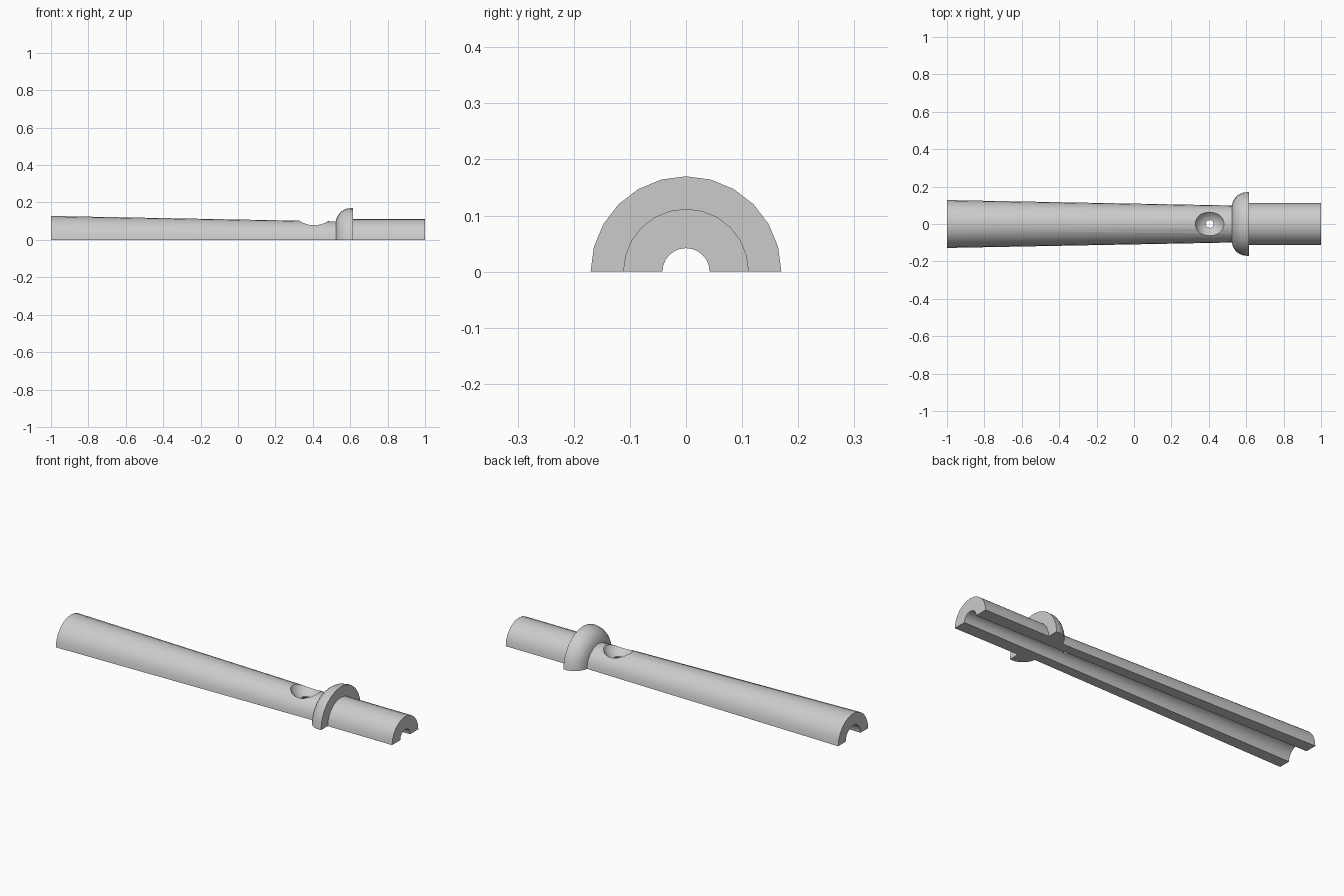
import bpy, bmesh, math
from mathutils import Matrix

cube = bpy.data.objects.get("Cube")
if cube:
    bpy.data.objects.remove(cube, do_unlink=True)

grey = bpy.data.materials.new("plain grey")
grey.use_nodes = True
colour = (0.6, 0.6, 0.6, 1)
grey.diffuse_color = colour
grey.node_tree.nodes["Principled BSDF"].inputs["Base Color"].default_value = colour


def make_object(name, bm):
    bmesh.ops.recalc_face_normals(bm, faces=bm.faces)
    mesh = bpy.data.meshes.new(name)
    bm.to_mesh(mesh)
    bm.free()
    mesh.materials.append(grey)
    obj = bpy.data.objects.new(name, mesh)
    bpy.context.collection.objects.link(obj)
    return obj


def half_turned(name, profile, steps=12):
    """Sweep a closed (x, radius) outline half a turn about the x axis."""
    bm = bmesh.new()
    rings = []
    for i in range(steps + 1):
        a = math.pi * i / steps
        rings.append([bm.verts.new((x, r * math.cos(a), r * math.sin(a)))
                      for x, r in profile])
    n = len(profile)
    for a, b in zip(rings, rings[1:]):
        for j in range(n):
            k = (j + 1) % n
            bm.faces.new((a[j], a[k], b[k], b[j]))
    bm.faces.new(rings[0])
    bm.faces.new(rings[-1])
    return make_object(name, bm)


# Outline: bore, stem, domed collar, tapered body
bore = [(-1, 0.064), (1, 0.042)]
stem = [(1, 0.112), (0.615, 0.112)]
collar = [(0.615, 0.17)]
for i in range(9):
    a = math.pi / 2 * (1 + i / 8)
    collar.append((0.603 + 0.08 * math.cos(a), 0.09 + 0.08 * math.sin(a)))
collar[-1] = (0.523, 0.099)
body = [(-1, 0.128)]
tube = half_turned("half_tube", bore + stem + collar + body)


def cut(target, name, bm):
    cutter = make_object(name, bm)
    cutter.hide_render = True
    mod = target.modifiers.new(name, "BOOLEAN")
    mod.operation = "DIFFERENCE"
    mod.solver = "EXACT"
    mod.object = cutter
    bpy.context.view_layer.objects.active = target
    bpy.ops.object.modifier_apply(modifier=name)
    bpy.data.objects.remove(cutter, do_unlink=True)


# Finger hole: round dish, then a drilled hole into the bore
hole_x = 0.405
dish = bmesh.new()
bmesh.ops.create_uvsphere(dish, u_segments=32, v_segments=24, radius=0.083,
                          matrix=Matrix.Translation((hole_x, 0, 0.132)))
cut(tube, "hole_dish", dish)
drill = bmesh.new()
bmesh.ops.create_cone(drill, cap_ends=True, segments=16, radius1=0.021,
                      radius2=0.021, depth=0.2,
                      matrix=Matrix.Translation((hole_x, 0, 0.12)))
cut(tube, "finger_hole", drill)

bpy.ops.object.select_all(action="DESELECT")
tube.select_set(True)
bpy.context.view_layer.objects.active = tube
bpy.ops.object.shade_smooth_by_angle(angle=math.radians(30))
